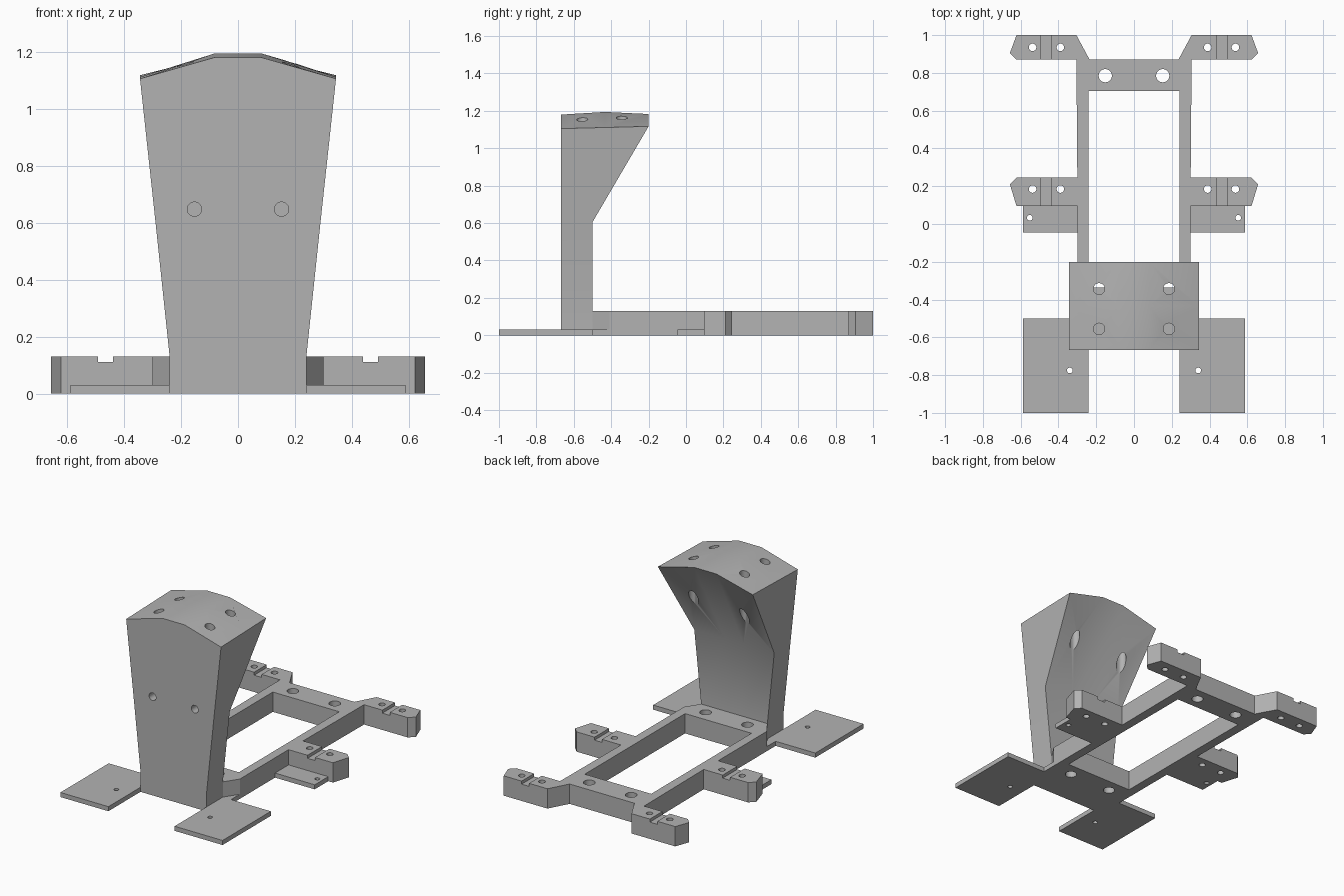
import bpy, bmesh, math
from mathutils import Matrix, Vector

cube = bpy.data.objects.get("Cube")
if cube:
    bpy.data.objects.remove(cube)

grey = bpy.data.materials.new("plain_grey")
grey.use_nodes = True
GREY = (0.45, 0.45, 0.45, 1)
grey.diffuse_color = GREY
grey.node_tree.nodes["Principled BSDF"].inputs["Base Color"].default_value = GREY


def make(name, bm):
    bmesh.ops.recalc_face_normals(bm, faces=bm.faces)
    mesh = bpy.data.meshes.new(name)
    bm.to_mesh(mesh)
    bm.free()
    mesh.materials.append(grey)
    obj = bpy.data.objects.new(name, mesh)
    bpy.context.collection.objects.link(obj)
    return obj


def box(bm, x0, x1, y0, y1, z0, z1):
    size = Matrix.Diagonal((x1 - x0, y1 - y0, z1 - z0, 1))
    centre = Vector((x0 + x1, y0 + y1, z0 + z1)) / 2
    bmesh.ops.create_cube(bm, size=1, matrix=Matrix.Translation(centre) @ size)


def drill(bm, centre, radius, depth, axis="Z"):
    turn = Matrix.Rotation(math.pi / 2, 4, "X") if axis == "Y" else Matrix()
    bmesh.ops.create_cone(bm, cap_ends=True, segments=24, radius1=radius, radius2=radius,
                          depth=depth, matrix=Matrix.Translation(centre) @ turn)


def cut(obj, cutter_bm):
    """Subtract every cutter solid, keep the result and drop the cutter."""
    cutter = make("cutter", cutter_bm)
    cutter.hide_render = True
    mod = obj.modifiers.new("cut", "BOOLEAN")
    mod.operation, mod.solver, mod.object = "DIFFERENCE", "EXACT", cutter
    graph = bpy.context.evaluated_depsgraph_get()
    result = bpy.data.meshes.new_from_object(obj.evaluated_get(graph))
    obj.modifiers.clear()
    obj.data = result
    bpy.data.objects.remove(cutter)


def shade(obj, degrees):
    bpy.ops.object.select_all(action="DESELECT")
    obj.select_set(True)
    bpy.context.view_layer.objects.active = obj
    bpy.ops.object.shade_smooth_by_angle(angle=math.radians(degrees))


HEIGHT, PLATE = 0.13, 0.03

# Frame: mirrored outline with four arms, extruded upward
half = [(0.24, -0.5), (0.3, -0.41), (0.3, 0.095), (0.622, 0.095), (0.657, 0.21),
        (0.622, 0.245), (0.3, 0.245), (0.305, 0.87), (0.622, 0.87), (0.657, 0.905),
        (0.622, 1.0), (0.305, 1.0), (0.235, 0.87)]
# the inner end of each rear arm meets the back bar on a slant
outline = half + [(-x, y) for x, y in reversed(half)]
bm = bmesh.new()
face = bm.faces.new([bm.verts.new((x, y, 0)) for x, y in outline])
top = bmesh.ops.extrude_face_region(bm, geom=[face])["geom"]
bmesh.ops.translate(bm, vec=(0, 0, HEIGHT), verts=[v for v in top if isinstance(v, bmesh.types.BMVert)])
frame = make("frame", bm)

# Frame opening, arm grooves and bolt holes
bm = bmesh.new()
box(bm, -0.241, 0.241, -0.335, 0.705, -0.1, 0.3)
for side in (-1, 1):
    for y in (0.17, 0.935):
        groove = sorted((side * 0.438, side * 0.492))
        box(bm, *groove, y - 0.09, y + 0.09, 0.11, 0.2)
    for y in (0.185, 0.935):
        for x in (0.39, 0.537):
            drill(bm, (side * x, y, 0), 0.02, 0.5)
    for y in (-0.42, 0.785):
        drill(bm, (side * 0.152, y, 0), 0.035, 0.5)
cut(frame, bm)
shade(frame, 25)

# Thin mounting plates beside the frame
for side, word in ((-1, "right"), (1, "left")):
    for name, x0, y0, y1, hole in (("front_plate", 0.24, -1.0, -0.5, (0.34, -0.775)),
                                   ("middle_plate", 0.295, -0.045, 0.097, (0.552, 0.033))):
        bm = bmesh.new()
        box(bm, *sorted((side * x0, side * 0.588)), y0, y1, 0, PLATE)
        plate = make(word + "_" + name, bm)
        bm = bmesh.new()
        drill(bm, (side * hole[0], hole[1], 0), 0.015, 0.2)
        cut(plate, bm)
        shade(plate, 25)
    bm = bmesh.new()
    box(bm, *sorted((side * 0.24, side * 0.3)), -0.5, -0.41, 0, PLATE)
    make(word + "_plate_corner", bm)

# Tower: stacked rings of a 4 x 3 grid; each level is half width, back y, z at side, z at centre
FRONT = -0.667
levels = [(0.24, -0.5, (0, 0, 0), (0, 0, 0)),
          (0.24, -0.5, (HEIGHT,) * 3, (HEIGHT,) * 3),
          (0.29, -0.5, (0.605,) * 3, (0.605,) * 3),
          (0.344, -0.2, (1.105, 1.111, 1.117), (1.18, 1.194, 1.183))]
ring = [(0, 0), (1, 0), (2, 0), (3, 0), (3, 1), (3, 2), (2, 2), (1, 2), (0, 2), (0, 1)]
bm = bmesh.new()
grids = []
for width, back, z_side, z_mid in levels:
    grid = {}
    for i, fx in enumerate((-1, -0.235, 0.235, 1)):
        for j in range(3):
            z = z_side[j] if i in (0, 3) else z_mid[j]
            if (i, j) in ring or width == levels[-1][0]:
                grid[i, j] = bm.verts.new((fx * width, FRONT + (back - FRONT) * j / 2, z))
    grids.append(grid)
for low, high in zip(grids, grids[1:]):
    for a, b in zip(ring, ring[1:] + ring[:1]):
        bm.faces.new((low[a], low[b], high[b], high[a]))
bm.faces.new([grids[0][k] for k in reversed(ring)])
for i in range(3):
    for j in range(2):
        bm.faces.new([grids[-1][k] for k in ((i, j), (i + 1, j), (i + 1, j + 1), (i, j + 1))])
tower = make("tower", bm)

# Tower holes: two in the front, four in the top, the rear pair passing through the slope
bm = bmesh.new()
for side in (-1, 1):
    drill(bm, (side * 0.153, FRONT, 0.647), 0.025, 0.2, "Y")
    drill(bm, (side * 0.185, -0.555, 1.15), 0.03, 0.5)
    drill(bm, (side * 0.185, -0.343, 1.0), 0.03, 0.8)
cut(tower, bm)
shade(tower, 32)
